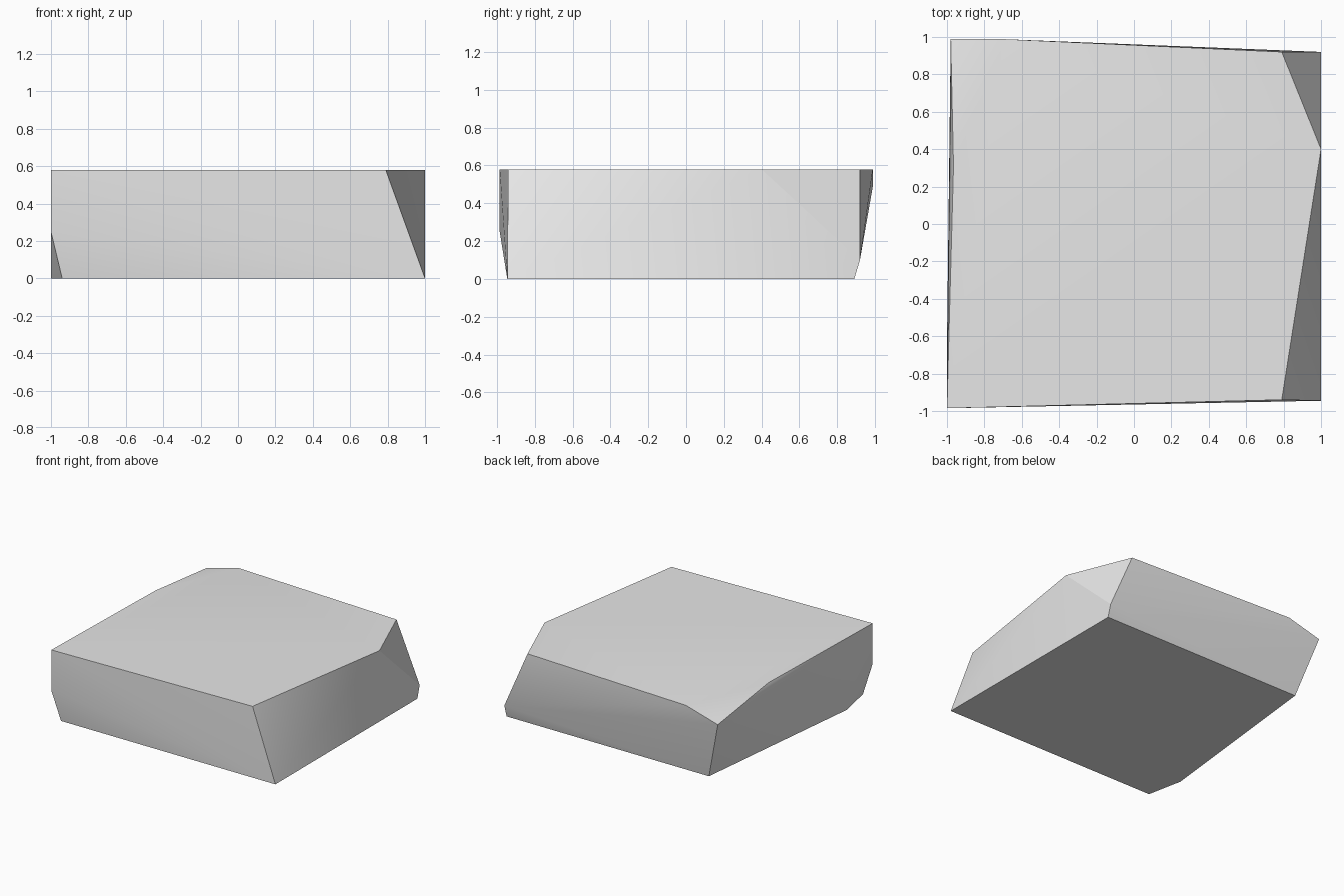
import bpy
import bmesh
import math

# Remove the default cube
default_cube = bpy.data.objects.get("Cube")
if default_cube:
    bpy.data.objects.remove(default_cube, do_unlink=True)


def make_material(name, colour):
    material = bpy.data.materials.new(name)
    material.use_nodes = True
    material.diffuse_color = colour
    shader = material.node_tree.nodes["Principled BSDF"]
    shader.inputs["Base Color"].default_value = colour
    return material


def make_hull(name, rings, material):
    """Wrap a tight convex skin around the corner points of each ring."""
    bm = bmesh.new()
    for ring in rings:
        for corner in ring:
            bm.verts.new(corner)
    bmesh.ops.convex_hull(bm, input=bm.verts[:])
    # Merge the coplanar triangles into clean flat facets
    bmesh.ops.dissolve_limit(bm, angle_limit=math.radians(0.3),
                             verts=bm.verts[:], edges=bm.edges[:])
    bmesh.ops.recalc_face_normals(bm, faces=bm.faces[:])
    mesh = bpy.data.meshes.new(name)
    bm.to_mesh(mesh)
    bm.free()
    mesh.materials.append(material)
    obj = bpy.data.objects.new(name, mesh)
    bpy.context.collection.objects.link(obj)
    return obj


# Corner points of the chipped slab
TOP = 0.58
top_ring = [(x, y, TOP) for x, y in (
    (-1, -0.985), (0.79, -0.94), (1, 0.4),
    (0.79, 0.92), (-0.69, 0.988), (-0.965, 0.31))]
chipped_corners = [(-0.98, 0.99, 0.5), (1, 0.92, 0.1), (-1, -0.985, 0.25)]
bottom_ring = [(x, y, 0) for x, y in (
    (1, -0.945), (1, 0.89), (-0.83, 0.89), (-1, -0.65), (-0.94, -0.945))]

# Stone slab
stone_grey = make_material("stone grey", (0.8, 0.8, 0.8, 1))
slab = make_hull("stone_slab", [top_ring, chipped_corners, bottom_ring], stone_grey)

# Smooth the shallow chips and keep the main edges crisp
bpy.ops.object.select_all(action="DESELECT")
slab.select_set(True)
bpy.context.view_layer.objects.active = slab
bpy.ops.object.shade_smooth_by_angle(angle=math.radians(30))
